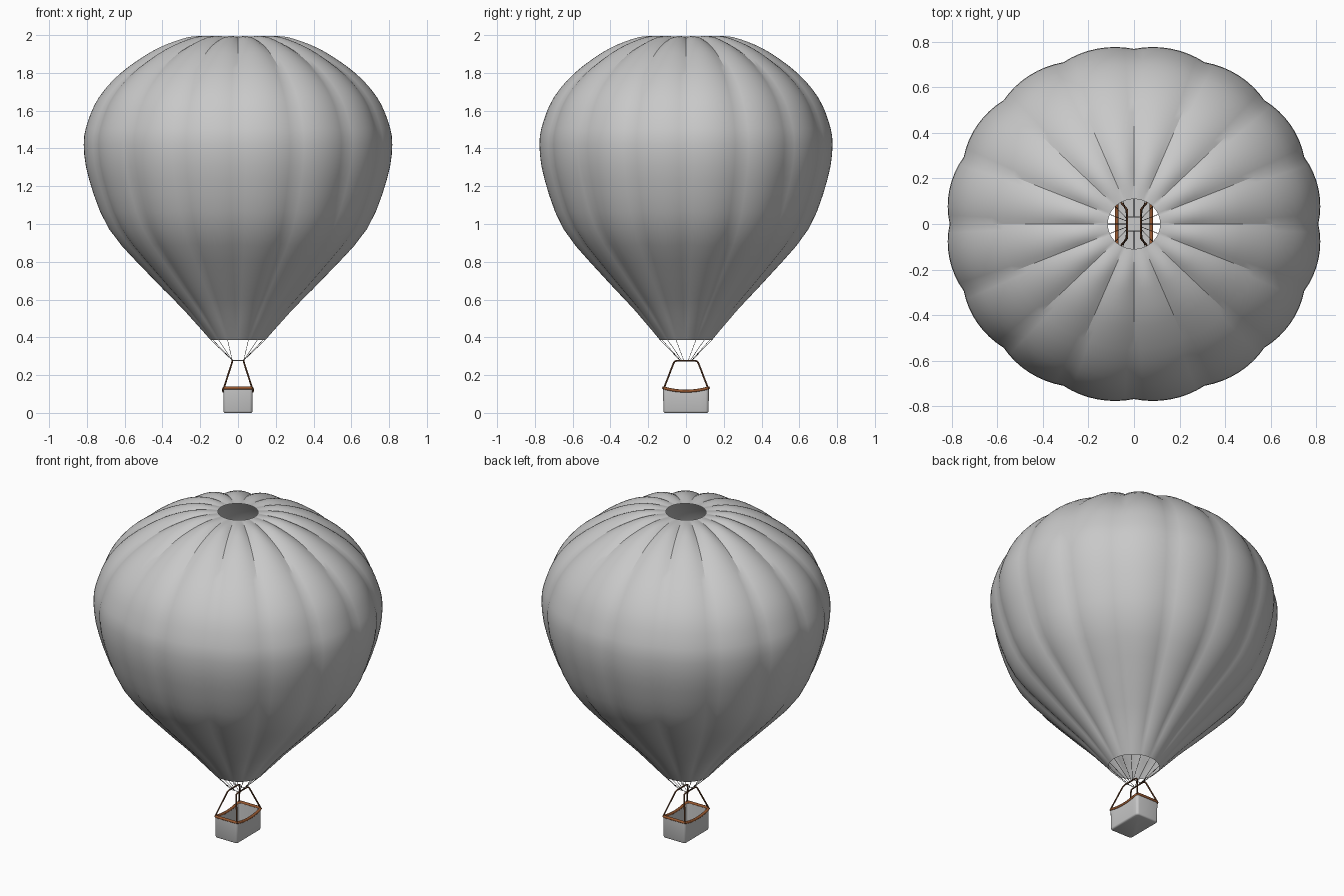
import bpy, bmesh, math
from mathutils import Vector

if "Cube" in bpy.data.objects:
    bpy.data.objects.remove(bpy.data.objects["Cube"])


def material(name, rgb):
    m = bpy.data.materials.new(name)
    m.diffuse_color = (*rgb, 1)
    m.use_nodes = True
    m.node_tree.nodes["Principled BSDF"].inputs["Base Color"].default_value = m.diffuse_color
    return m


GREY = material("light grey", (0.58, 0.58, 0.58))
BROWN = material("leather brown", (0.32, 0.10, 0.03))
DARK = material("dark brown", (0.12, 0.045, 0.018))
ROPE = material("rope black", (0.03, 0.028, 0.025))


def mesh_object(name, bm, mat, angle=30):
    bmesh.ops.recalc_face_normals(bm, faces=bm.faces)
    me = bpy.data.meshes.new(name)
    bm.to_mesh(me)
    bm.free()
    ob = bpy.data.objects.new(name, me)
    bpy.context.collection.objects.link(ob)
    me.materials.append(mat)
    bpy.ops.object.select_all(action='DESELECT')
    ob.select_set(True)
    bpy.context.view_layer.objects.active = ob
    bpy.ops.object.shade_smooth_by_angle(angle=math.radians(angle))
    return ob


def loft(bm, rings):
    vs = [[bm.verts.new(p) for p in r] for r in rings]
    n = len(vs[0])
    for a, b in zip(vs, vs[1:]):
        for i in range(n):
            j = (i + 1) % n
            bm.faces.new((a[i], a[j], b[j], b[i]))
    return vs


def tubes(name, paths, radius, mat, cyclic=False, res=2):
    cu = bpy.data.curves.new(name, 'CURVE')
    cu.dimensions = '3D'
    cu.bevel_depth = radius
    cu.bevel_resolution = res
    cu.use_fill_caps = True
    for path in paths:
        s = cu.splines.new('POLY')
        s.points.add(len(path) - 1)
        for p, co in zip(s.points, path):
            p.co = (*co, 1)
        s.use_cyclic_u = cyclic
    cu.materials.append(mat)
    ob = bpy.data.objects.new(name, cu)
    bpy.context.collection.objects.link(ob)
    bpy.ops.object.select_all(action='DESELECT')
    ob.select_set(True)
    bpy.context.view_layer.objects.active = ob
    bpy.ops.object.convert(target='MESH')
    bpy.ops.object.shade_smooth_by_angle(angle=math.radians(50))
    return ob


def spline(pts, sub):
    # Catmull-Rom through the points
    P = [Vector(p) for p in pts]
    P = [2 * P[0] - P[1]] + P + [2 * P[-1] - P[-2]]
    out = []
    for a, b, c, d in zip(P, P[1:], P[2:], P[3:]):
        for k in range(sub):
            t = k / sub
            out.append(0.5 * (2 * b + (c - a) * t + (2 * a - 5 * b + 4 * c - d) * t * t
                              + (3 * b - a - 3 * c + d) * t ** 3))
    return out + [P[-2]]


# Envelope: seam profile revolved, each gore bulging along the profile normal
GORES, SEG, SQUASH = 16, 8, 0.95
seam = spline([(.145, .385), (.28, .545), (.457, .73), (.675, .98), (.78, 1.24), (.808, 1.42),
               (.786, 1.54), (.728, 1.665), (.62, 1.785), (.465, 1.893), (.34, 1.95), (.22, 1.982),
               (.115, 1.992)], 3)
rings = []
for i, p in enumerate(seam):
    t = seam[min(i + 1, len(seam) - 1)] - seam[max(i - 1, 0)]
    normal = Vector((t.y, -t.x)).normalized()
    ends = min(1, i / 2, (len(seam) - 1 - i) / 4)
    bulge = 0.017 * ends * (min(1, p.x / .6) if p.y < 1.4 else 1)
    ring = []
    for k in range(GORES * SEG):
        a = 2 * math.pi * k / (GORES * SEG)
        u = (k % SEG) / SEG
        q = p + normal * bulge * 4 * u * (1 - u)
        ring.append((q.x * math.cos(a), q.x * math.sin(a) * SQUASH, min(q.y, 2)))
    rings.append(ring)
bm = bmesh.new()
loft(bm, rings)
mesh_object("envelope", bm, GREY, 28)


# Basket: rounded rectangle rings, outside up and inside down, with sagging top edge
def outline(hx, hy, r):
    pts = []
    for cx, cy, a0 in ((1, 1, 0), (-1, 1, 90), (-1, -1, 180), (1, -1, 270)):
        for k in range(5):
            a = math.radians(a0 + k * 22.5)
            pts.append((cx * (hx - r) + r * math.cos(a), cy * (hy - r) + r * math.sin(a)))
        if a0 in (90, 270):
            x, y = pts[-1]
            pts += [(x, y * (1 - 2 * k / 8)) for k in range(1, 8)]
    return pts


def top_z(y):
    return 0.112 + 0.016 * (y / 0.115) ** 2


def level(hx, hy, r, z):
    return [(x, y, top_z(y) if z is None else z) for x, y in outline(hx, hy, r)]


bm = bmesh.new()
vs = loft(bm, [level(.069, .112, .012, 0), level(.0745, .1175, .015, .003),
               level(.077, .12, .016, .009), level(.078, .121, .016, None),
               level(.070, .113, .012, None), level(.069, .112, .012, .008)])
bm.faces.new(vs[0])
bm.faces.new(vs[-1])
mesh_object("basket", bm, GREY, 40)

# Padded rim
tubes("basket_rim", [[(x, y, top_z(y) + .003) for x, y in outline(.076, .119, .016)]],
      .008, BROWN, True)

# Two arched uprights, leaning inwards
half = spline([(.076, .118, .128), (.053, .09, .2), (.033, .066, .262), (.03, .055, .274),
               (.03, .04, .277)], 3)
arches = [[(s * p.x, p.y, p.z) for p in half] + [(s * p.x, -p.y, p.z) for p in reversed(half)]
          for s in (1, -1)]
tubes("uprights", arches, .0045, DARK)
tubes("cross_bars", [[(-.03, y, .277), (.03, y, .277)] for y in (-.03, .03)], .002, GREY)

# Suspension ropes from each seam at the mouth to the uprights
ropes = []
for k in range(GORES):
    a = 2 * math.pi * k / GORES
    c, s = math.cos(a), math.sin(a)
    ropes.append([(.145 * c, .145 * SQUASH * s, .387),
                  (.03 * max(-1, min(1, 3 * c)), .032 * s, .278)])
tubes("ropes", ropes, .0012, ROPE, res=1)
